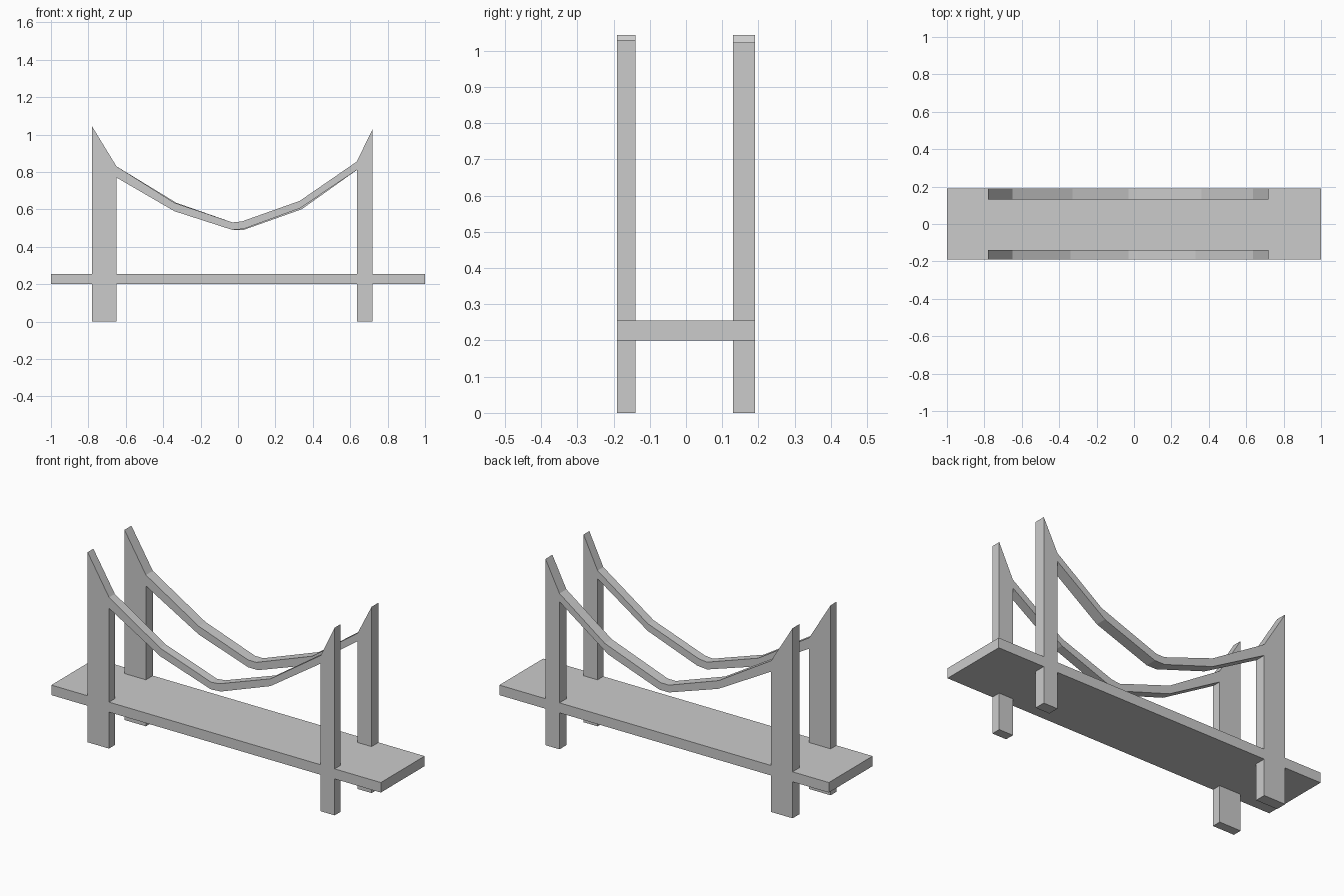
import bpy, bmesh
from mathutils import Vector

if "Cube" in bpy.data.objects:
    bpy.data.objects.remove(bpy.data.objects["Cube"])

LEFT, RIGHT = (-0.78, -0.65), (0.635, 0.72)   # tower x ranges
FRONT, BACK = (-0.19, -0.14), (0.13, 0.19)    # frame y ranges
DECK_Z = (0.20, 0.255)


def prism(name, points, offset):
    """Extrude a closed outline along the offset vector."""
    bm = bmesh.new()
    face = bm.faces.new([bm.verts.new(p) for p in points])
    ext = bmesh.ops.extrude_face_region(bm, geom=[face])
    moved = [g for g in ext["geom"] if isinstance(g, bmesh.types.BMVert)]
    bmesh.ops.translate(bm, verts=moved, vec=Vector(offset))
    bmesh.ops.recalc_face_normals(bm, faces=bm.faces)
    mesh = bpy.data.meshes.new(name)
    bm.to_mesh(mesh)
    bm.free()
    obj = bpy.data.objects.new(name, mesh)
    bpy.context.collection.objects.link(obj)
    return obj


def frame(name, y, top_knots, bottom_knots, right_top):
    """Two pointed towers joined by a sagging cable, as one outline."""
    outline = [(LEFT[0], 0), (LEFT[1], 0), (LEFT[1], 0.77)]
    outline += bottom_knots
    outline += [(RIGHT[0], 0.81), (RIGHT[0], 0), (RIGHT[1], 0),
                (RIGHT[1], right_top), (RIGHT[0], 0.855)]
    outline += top_knots[::-1]
    outline += [(LEFT[1], 0.83), (LEFT[0], 1.043)]
    prism(name, [(x, y[0], z) for x, z in outline], (0, y[1] - y[0], 0))


# Side frames
frame("front_frame", FRONT,
      [(-0.34, 0.635), (-0.03, 0.53), (0.02, 0.535), (0.33, 0.645)],
      [(-0.34, 0.59), (-0.03, 0.49), (0.03, 0.495), (0.33, 0.605)], 1.03)
frame("back_frame", BACK,
      [(-0.33, 0.635), (-0.03, 0.53), (0.02, 0.53), (0.36, 0.655)],
      [(-0.33, 0.59), (-0.03, 0.49), (0.03, 0.49), (0.34, 0.60)], 1.022)


# Deck, notched where the towers pass through
def deck_edge(outer, inner):
    pts = [(-1, outer)]
    for a, b in (LEFT, RIGHT):
        pts += [(a, outer), (a, inner), (b, inner), (b, outer)]
    return pts + [(1, outer)]


plan = deck_edge(FRONT[0], FRONT[1]) + deck_edge(BACK[1], BACK[0])[::-1]
prism("deck", [(x, y, DECK_Z[0]) for x, y in plan], (0, 0, DECK_Z[1] - DECK_Z[0]))
